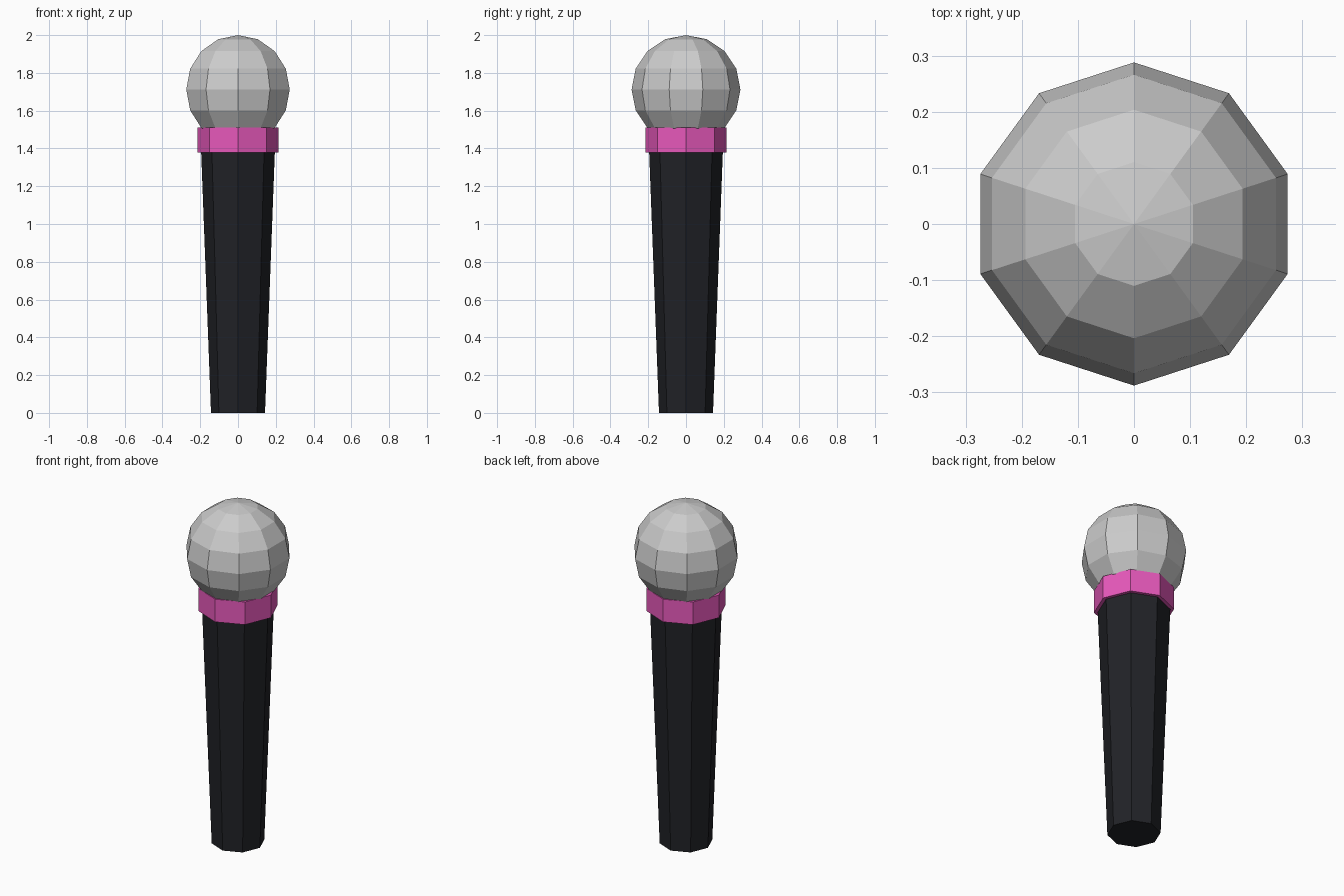
import bpy

if "Cube" in bpy.data.objects:
    bpy.data.objects.remove(bpy.data.objects["Cube"])


def material(name, rgb):
    m = bpy.data.materials.new(name)
    m.diffuse_color = (*rgb, 1)
    m.use_nodes = True
    m.node_tree.nodes["Principled BSDF"].inputs["Base Color"].default_value = m.diffuse_color
    return m


def tapered_octagon(name, r_bottom, r_top, z0, z1, mat):
    # Eight-sided prism with corners on the x and y axes
    bpy.ops.mesh.primitive_cone_add(vertices=8, radius1=r_bottom, radius2=r_top,
                                    depth=z1 - z0, location=(0, 0, (z0 + z1) / 2))
    ob = bpy.context.object
    ob.name = name
    ob.data.materials.append(mat)
    return ob


# Tapered grip and coloured collar
black = material("black", (0.015, 0.016, 0.02))
pink = material("pink", (0.8, 0.1, 0.5))
tapered_octagon("handle", 0.143, 0.195, 0, 1.38, black)
tapered_octagon("collar", 0.215, 0.215, 1.378, 1.512, pink)

# Faceted ball grille, resting in the collar
bpy.ops.mesh.primitive_uv_sphere_add(segments=10, ring_count=8, radius=0.288,
                                     location=(0, 0, 1.712))
head = bpy.context.object
head.name = "grille_head"
# Turn so that two corners lie on the x axis
head.rotation_euler.z = 0
